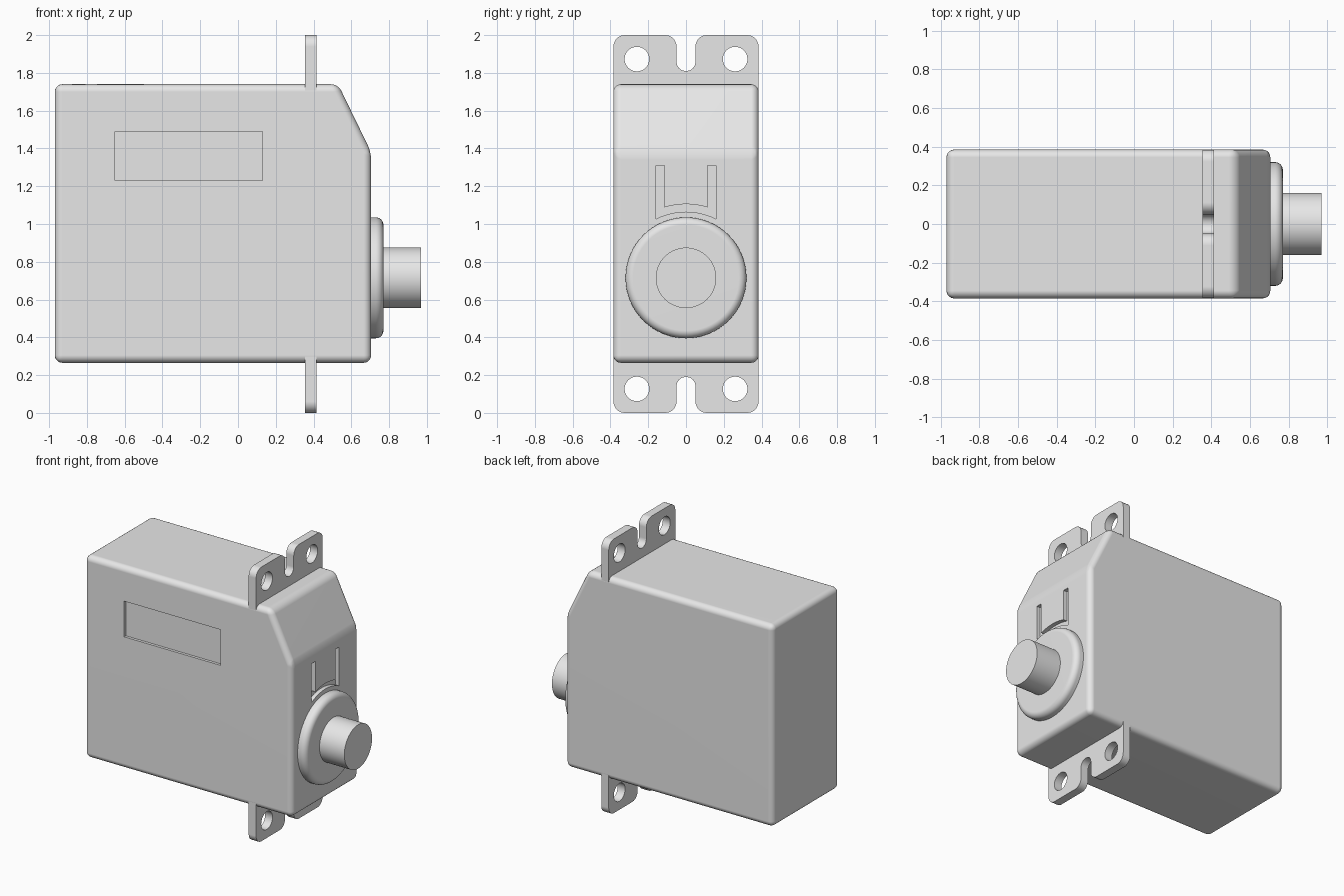
import bpy, bmesh, math
from mathutils import Vector, Matrix

old = bpy.data.objects.get("Cube")
if old:
    bpy.data.objects.remove(old, do_unlink=True)

GREY = (0.8, 0.8, 0.8, 1)
mat = bpy.data.materials.new("light grey plastic")
mat.use_nodes = True
mat.diffuse_color = GREY
mat.node_tree.nodes["Principled BSDF"].inputs["Base Color"].default_value = GREY

AXIS_Z = 0.715   # height of the output shaft
HALF = 0.385     # half the body width


def to_object(name, bm):
    bmesh.ops.recalc_face_normals(bm, faces=bm.faces)
    mesh = bpy.data.meshes.new(name)
    bm.to_mesh(mesh)
    bm.free()
    mesh.materials.append(mat)
    ob = bpy.data.objects.new(name, mesh)
    bpy.context.collection.objects.link(ob)
    return ob


def prism(name, outline, start, depth, bevel=0):
    """Extrude a closed 3D outline along a vector, optionally rounding all edges."""
    bm = bmesh.new()
    face = bm.faces.new([bm.verts.new(Vector(p) + Vector(start)) for p in outline])
    new = bmesh.ops.extrude_face_region(bm, geom=[face], use_keep_orig=True)["geom"]
    bmesh.ops.translate(bm, vec=depth, verts=[v for v in new if isinstance(v, bmesh.types.BMVert)])
    if bevel:
        bmesh.ops.bevel(bm, geom=bm.edges[:], offset=bevel, segments=5, profile=0.5, affect='EDGES')
    return to_object(name, bm)


def rounded(corners, steps=8):
    """Fillet a 2D outline given as (u, v, radius)."""
    pts = []
    for i, (u, v, r) in enumerate(corners):
        p = Vector((u, v))
        if not r:
            pts.append(p)
            continue
        a = (Vector(corners[i - 1][:2]) - p).normalized()
        b = (Vector(corners[(i + 1) % len(corners)][:2]) - p).normalized()
        centre = p + (a + b) * r      # all filleted corners are square
        for k in range(steps + 1):
            t = k / steps * math.pi / 2
            pts.append(centre - b * r * math.cos(t) - a * r * math.sin(t))
    return pts


def cut(ob, cutters):
    for c in cutters:
        m = ob.modifiers.new("cut", 'BOOLEAN')
        m.operation, m.solver, m.object = 'DIFFERENCE', 'EXACT', c
    bpy.context.view_layer.update()
    deps = bpy.context.evaluated_depsgraph_get()
    mesh = bpy.data.meshes.new_from_object(ob.evaluated_get(deps))
    ob.modifiers.clear()
    ob.data = mesh
    for c in cutters:
        bpy.data.objects.remove(c, do_unlink=True)


def lathe(name, profile):
    """Revolve (x, radius) points around the shaft axis."""
    bm = bmesh.new()
    vs = [bm.verts.new((x, 0, AXIS_Z + r)) for x, r in profile]
    es = [bm.edges.new(pair) for pair in zip(vs, vs[1:])]
    bmesh.ops.spin(bm, geom=vs + es, cent=(0, 0, AXIS_Z), axis=(1, 0, 0),
                   angle=math.tau, steps=64, use_merge=True)
    bmesh.ops.remove_doubles(bm, verts=bm.verts, dist=1e-5)
    return to_object(name, bm)


# Case with sloped upper corner
side = [(-0.97, 0.265), (0.705, 0.265), (0.705, 1.38), (0.53, 1.74), (-0.97, 1.74)]
body = prism("body", [(x, 0, z) for x, z in side], (0, -HALF, 0), (0, 2 * HALF, 0), 0.04)

# Shallow label recess on the front
label = prism("label_cutter", [(x, 0, z) for x, z in
              [(-0.65, 1.23), (0.13, 1.23), (0.13, 1.49), (-0.65, 1.49)]],
              (0, -HALF - 0.1, 0), (0, 0.12, 0))


# U-shaped groove that follows the collar
def arc(radius, y0, y1, n=12):
    ys = [y0 + (y1 - y0) * i / n for i in range(n + 1)]
    return [(y, AXIS_Z + math.sqrt(radius ** 2 - y * y)) for y in ys]


groove = arc(0.35, -0.16, 0.16) + [(0.16, 1.31), (0.115, 1.31)] \
    + arc(0.39, 0.115, -0.115) + [(-0.115, 1.31), (-0.16, 1.31)]
groove = prism("groove_cutter", [(0, y, z) for y, z in groove], (0.675, 0, 0), (0.1, 0, 0))
cut(body, [label, groove])

# Mounting ears with slot and two screw holes
w = HALF - 0.001
ear = rounded([(-w, 1.7, 0), (w, 1.7, 0), (w, 2, 0.06), (0.05, 2, 0.06), (0.05, 1.81, 0.049),
               (-0.05, 1.81, 0.049), (-0.05, 2, 0.06), (-w, 2, 0.06)])
parts = [body]
for name, flip in (("upper_ear", False), ("lower_ear", True)):
    def height(z):
        return 2 - z if flip else z
    ob = prism(name, [(0, y, height(z)) for y, z in ear], (0.355, 0, 0), (0.06, 0, 0))
    holes = []
    for y in (-0.26, 0.26):
        bm = bmesh.new()
        bmesh.ops.create_cone(bm, cap_ends=True, segments=40, radius1=0.065, radius2=0.065, depth=0.3,
                              matrix=Matrix.Translation((0.385, y, height(1.873)))
                              @ Matrix.Rotation(math.pi / 2, 4, 'Y'))
        holes.append(to_object("hole_cutter", bm))
    cut(ob, holes)
    parts.append(ob)

# Rounded collar and output shaft
rim = [(0.73 + 0.04 * math.sin(t), 0.28 + 0.04 * math.cos(t))
       for t in (i * math.pi / 12 for i in range(7))]
parts.append(lathe("collar", [(0.69, 0), (0.69, 0.32)] + rim + [(0.77, 0)]))
parts.append(lathe("output_shaft", [(0.75, 0), (0.75, 0.16), (0.97, 0.16), (0.97, 0)]))

# Smooth shading with crisp edges
for ob in parts:
    bpy.ops.object.select_all(action='DESELECT')
    ob.select_set(True)
    bpy.context.view_layer.objects.active = ob
    bpy.ops.object.shade_smooth_by_angle(angle=math.radians(30))
    ob.modifiers.new("flat_faces", 'WEIGHTED_NORMAL').keep_sharp = True
